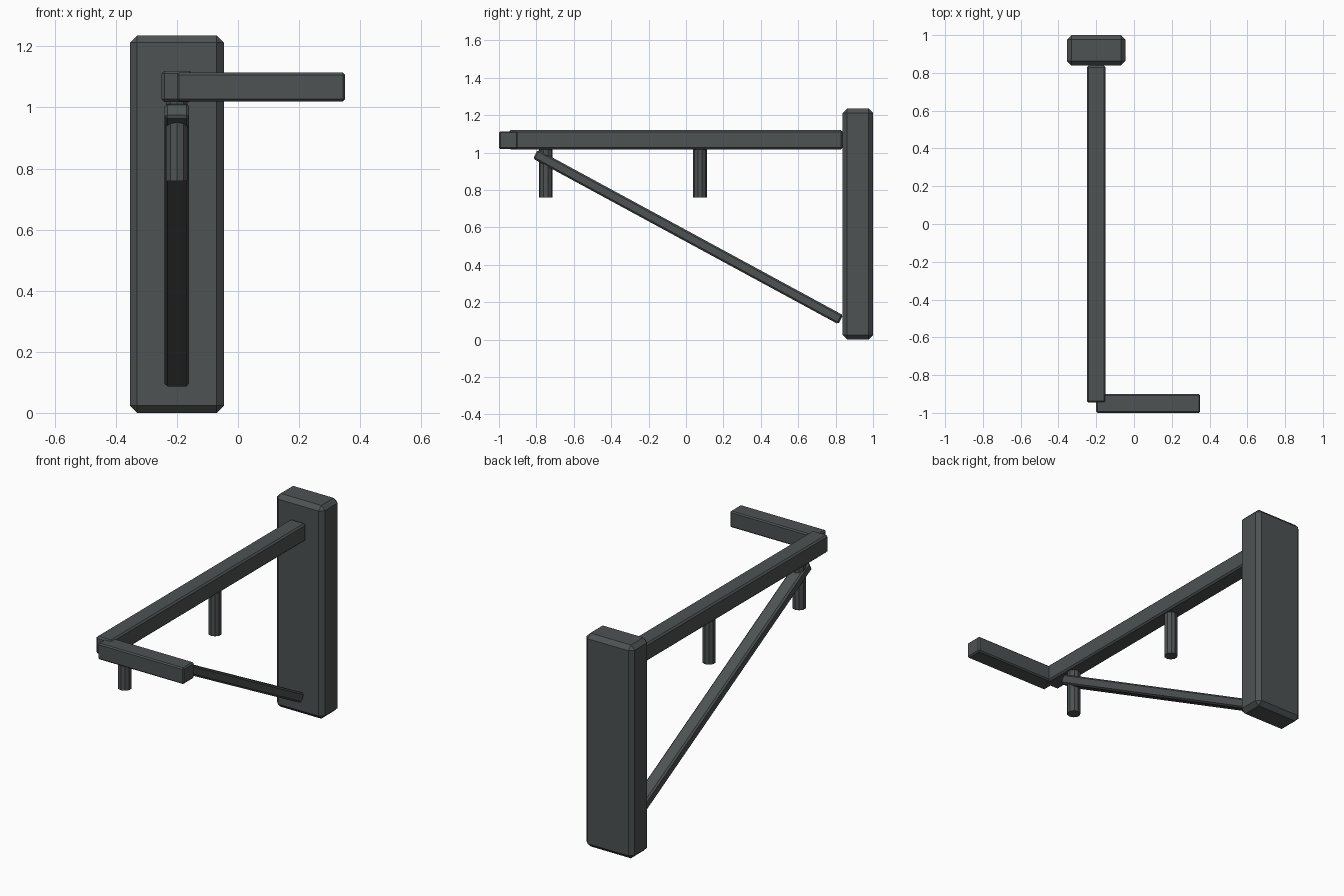
import bpy, math
from mathutils import Vector

if "Cube" in bpy.data.objects:
    bpy.data.objects.remove(bpy.data.objects["Cube"])

metal = bpy.data.materials.new("dark grey metal")
metal.diffuse_color = (0.075, 0.085, 0.085, 1)
metal.use_nodes = True
metal.node_tree.nodes["Principled BSDF"].inputs["Base Color"].default_value = metal.diffuse_color


def finish(ob, name, bevel=0.0):
    ob.name = name
    ob.data.materials.append(metal)
    if bevel:
        mod = ob.modifiers.new("chamfer", 'BEVEL')
        mod.width = bevel
        mod.segments = 1
    return ob


def box(name, lo, hi, bevel):
    lo, hi = Vector(lo), Vector(hi)
    bpy.ops.mesh.primitive_cube_add(size=1, location=(lo + hi) / 2)
    ob = bpy.context.object
    ob.scale = hi - lo
    bpy.ops.object.transform_apply(location=False, rotation=False, scale=True)
    return finish(ob, name, bevel)


# Wall plate, long arm and sideways tip
box("wall_plate", (-0.354, 0.838, 0), (-0.046, 1.0, 1.236), 0.024)
box("main_arm", (-0.25, -0.946, 1.018), (-0.15, 0.838, 1.12), 0.009)
box("end_arm", (-0.2, -1.0, 1.02), (0.35, -0.9, 1.114), 0.007)

# Diagonal brace between the plate's foot and the arm's tip
a, b = Vector((-0.2, -0.805, 0.992)), Vector((-0.2, 0.827, 0.107))
d = b - a
half = d.length / 2
brace = box("diagonal_brace", (-0.04, -half, -0.0275), (0.04, half, 0.0275), 0.009)
brace.location = (a + b) / 2
brace.rotation_euler.x = math.atan2(d.z, d.y)

# Hanging pegs under the arm
for i, y in enumerate((-0.75, 0.075)):
    bpy.ops.mesh.primitive_cylinder_add(vertices=10, radius=0.037, depth=0.27,
                                        location=(-0.2, y, 0.895))
    finish(bpy.context.object, f"hanging_peg_{i + 1}")
